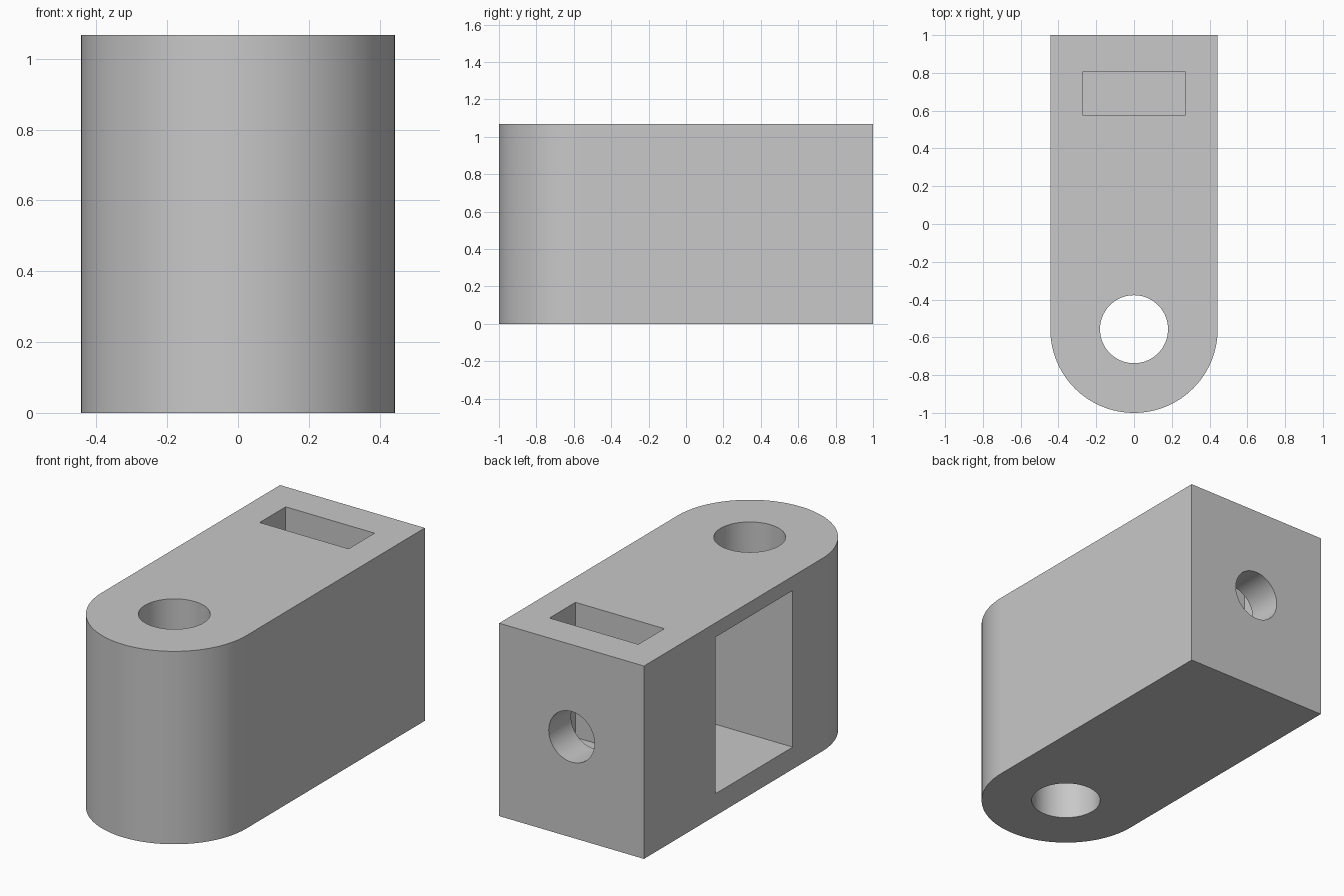
import bpy, bmesh
from math import pi, cos, sin, radians

default = bpy.data.objects.get("Cube")
if default:
    bpy.data.objects.remove(default, do_unlink=True)

HALF_W, HEIGHT = 0.443, 1.067
HOLE_Y = -1 + HALF_W      # centre of the rounded end
BOLT_Z = 0.557            # height of the bolt hole

grey = bpy.data.materials.new("plain grey")
grey.use_nodes = True
colour = (0.58, 0.58, 0.58, 1)
grey.diffuse_color = colour
grey.node_tree.nodes["Principled BSDF"].inputs["Base Color"].default_value = colour


# Body: a block with a half-round front, extruded upward
def make_body():
    steps = 64
    arc = [(HALF_W * cos(pi + pi * i / steps), HOLE_Y + HALF_W * sin(pi + pi * i / steps))
           for i in range(steps + 1)]
    outline = arc + [(HALF_W, 1), (-HALF_W, 1)]
    bm = bmesh.new()
    base = bm.faces.new([bm.verts.new((x, y, 0)) for x, y in outline])
    top = bmesh.ops.extrude_face_region(bm, geom=[base])["geom"]
    bmesh.ops.translate(bm, vec=(0, 0, HEIGHT),
                        verts=[v for v in top if isinstance(v, bmesh.types.BMVert)])
    bmesh.ops.recalc_face_normals(bm, faces=bm.faces)
    mesh = bpy.data.meshes.new("tensioner_body")
    bm.to_mesh(mesh)
    bm.free()
    body = bpy.data.objects.new("tensioner_body", mesh)
    bpy.context.collection.objects.link(body)
    mesh.materials.append(grey)
    return body


def box_cutter(name, low, high):
    middle = [(a + b) / 2 for a, b in zip(low, high)]
    bpy.ops.mesh.primitive_cube_add(size=1, location=middle)
    cutter = bpy.context.object
    cutter.name = name
    cutter.scale = [b - a for a, b in zip(low, high)]
    return cutter


def round_cutter(name, radius, depth, location, rotation=(0, 0, 0)):
    bpy.ops.mesh.primitive_cylinder_add(vertices=96, radius=radius, depth=depth,
                                        location=location, rotation=rotation)
    cutter = bpy.context.object
    cutter.name = name
    return cutter


body = make_body()
cutters = [
    # Upright pin hole through the rounded end
    round_cutter("pin_hole", 0.18, 2 * HEIGHT, (0, HOLE_Y, HEIGHT / 2)),
    # Nut slot opening on the top
    box_cutter("nut_slot", (-0.272, 0.578, 0.32), (0.272, 0.805, HEIGHT + 0.1)),
    # Deep pocket opening on the -x side
    box_cutter("side_pocket", (-0.6, -0.3, 0.122), (0.33, 0.377, 0.988)),
    # Bolt hole from the back, through the slot, into the pocket
    round_cutter("bolt_hole", 0.14, 0.9, (0, 0.75, BOLT_Z), (pi / 2, 0, 0)),
]

# Cut each opening, then discard its cutter
bpy.context.view_layer.update()
for cutter in cutters:
    cutter.hide_render = True
    cut = body.modifiers.new(cutter.name, "BOOLEAN")
    cut.operation = "DIFFERENCE"
    cut.solver = "EXACT"
    cut.object = cutter
    bpy.ops.object.select_all(action="DESELECT")
    body.select_set(True)
    bpy.context.view_layer.objects.active = body
    bpy.ops.object.modifier_apply(modifier=cut.name)
    bpy.data.objects.remove(cutter, do_unlink=True)

bpy.ops.object.shade_smooth_by_angle(angle=radians(30))
